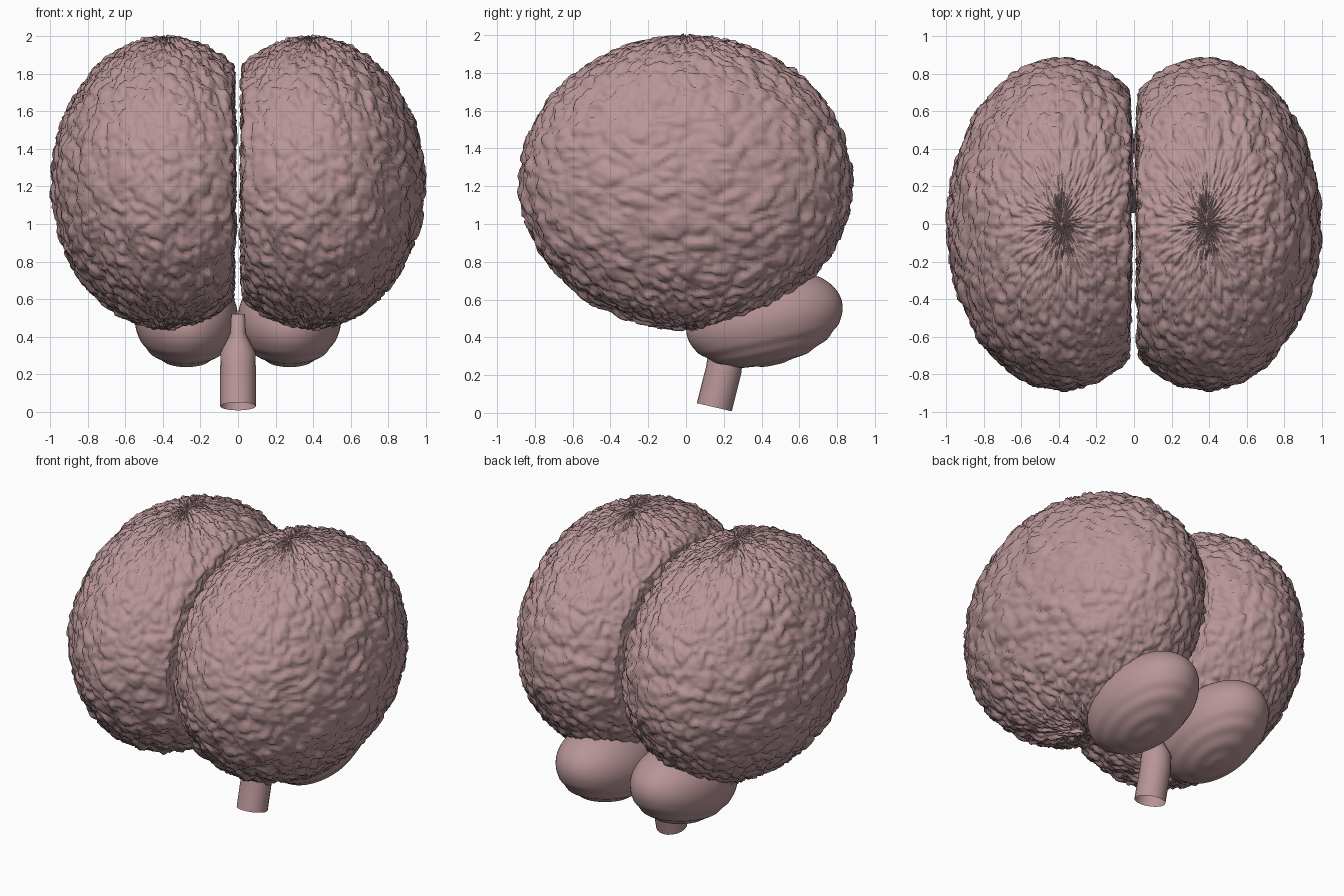
import bpy, bmesh, math
from mathutils import Vector, Matrix, noise

cube = bpy.data.objects.get("Cube")
if cube:
    bpy.data.objects.remove(cube)

# One flat colour for everything
flesh = bpy.data.materials.new("dusty pink")
flesh.use_nodes = True
tone = (0.48, 0.30, 0.31, 1)
flesh.diffuse_color = tone
flesh.node_tree.nodes["Principled BSDF"].inputs["Base Color"].default_value = tone


def finish(bm, name):
    mesh = bpy.data.meshes.new(name)
    bm.to_mesh(mesh)
    bm.free()
    mesh.materials.append(flesh)
    mesh.shade_smooth()
    obj = bpy.data.objects.new(name, mesh)
    bpy.context.collection.objects.link(obj)
    return obj


def fold_height(d):
    """Puffy folds split by creases, running towards the poles."""
    around = math.atan2(d.y, d.x)
    p = Vector((math.cos(around), math.sin(around), 1.15 * math.asin(max(-1, min(1, d.z)))))
    p += 0.10 * noise.noise_vector(p * 4) + 0.04 * noise.noise_vector(p * 11)
    near, far = noise.voronoi(p * 6.5)[0][:2]
    puff = min(1, (far - near) / 0.45)
    fine_near, fine_far = noise.voronoi(p * 13)[0][:2]
    fine = min(1, (fine_far - fine_near) / 0.5)
    return 0.6 * math.sqrt(puff) + 0.25 * math.sqrt(fine) + 0.3 * noise.noise(p * 5)


def hemisphere(name, side):
    bm = bmesh.new()
    bmesh.ops.create_uvsphere(bm, u_segments=250, v_segments=150, radius=1)
    size = Vector((0.61, 0.885, 0.775))
    flat = 0.36
    for v in bm.verts:
        d = v.co.normalized()
        normal = Vector((d.x / size.x, d.y / size.y, d.z / size.z)).normalized()
        p = d * size
        # Flatten the face against the midline
        inner = -side * p.x
        if inner > flat:
            p.x = -side * (flat + 0.03 * (inner - flat))
            normal = Vector((-side, 0, 0)).lerp(normal, 0.25).normalized()
        v.co = p + normal * 0.045 * (fold_height(d) - 0.65)
    obj = finish(bm, name)
    obj.location = (side * 0.385, 0, 1.22)


def cerebellum_lobe(name, side):
    bm = bmesh.new()
    bmesh.ops.create_uvsphere(bm, u_segments=64, v_segments=48, radius=1)
    for v in bm.verts:
        # Shallow rings round the underside
        low = max(0, min(1, (-v.co.z - 0.3) / 0.3))
        ring = 1 + 0.012 * low * math.sin(18 * math.acos(max(-1, min(1, -v.co.z))))
        v.co = Vector((v.co.x * 0.275, v.co.y * 0.42, v.co.z * 0.25)) * ring
    bmesh.ops.rotate(bm, verts=bm.verts, matrix=Matrix.Rotation(math.radians(12), 3, "X"))
    finish(bm, name).location = (side * 0.275, 0.415, 0.5)


def brain_stem():
    # Bent open tube: y, z, radius and lean of each ring
    rings = [(0.15, 0.03, 0.095, 13), (0.175, 0.13, 0.095, 13), (0.2, 0.23, 0.095, 9),
             (0.21, 0.32, 0.092, 3), (0.21, 0.37, 0.065, 0), (0.21, 0.42, 0.04, 0),
             (0.21, 0.52, 0.035, 0)]
    sides = 20
    bm = bmesh.new()
    loops = []
    for y, z, radius, lean in rings:
        turn = Matrix.Rotation(-math.radians(lean), 3, "X")
        loops.append([bm.verts.new(turn @ Vector((radius * math.cos(a), radius * math.sin(a), 0))
                                   + Vector((0, y, z)))
                      for a in (math.tau * i / sides for i in range(sides))])
    for low, high in zip(loops, loops[1:]):
        for i in range(sides):
            j = (i + 1) % sides
            bm.faces.new((low[i], low[j], high[j], high[i]))
    bm.faces.new(loops[-1])
    finish(bm, "brain_stem")


for label, side in (("left", 1), ("right", -1)):
    hemisphere(label + "_hemisphere", side)
    cerebellum_lobe(label + "_cerebellum", side)
brain_stem()
